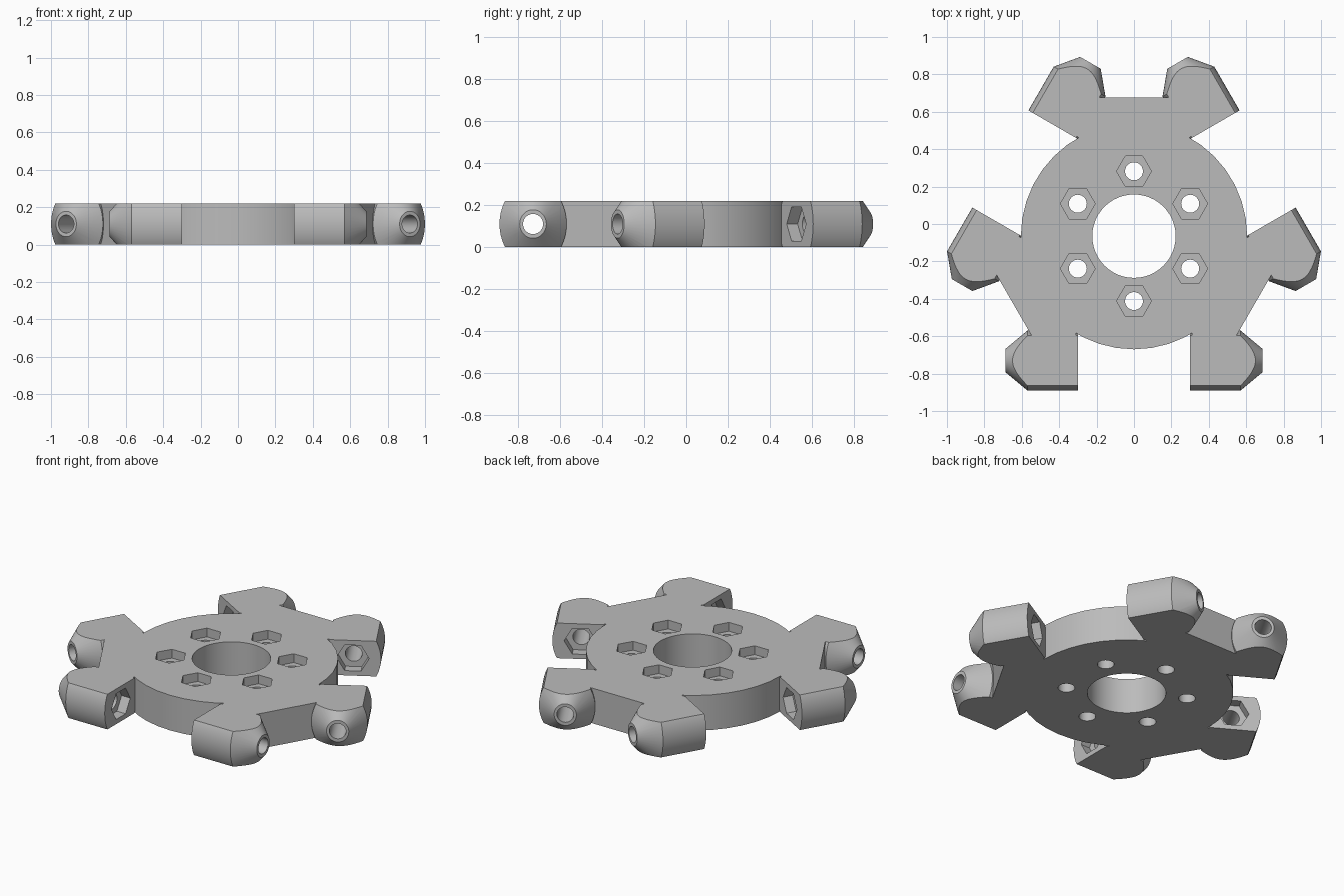
import bpy, bmesh, math
from mathutils import Matrix, Vector

cube = bpy.data.objects.get("Cube")
if cube:
    bpy.data.objects.remove(cube, do_unlink=True)

HEIGHT = 0.22
MID = HEIGHT / 2
CENTRE = Matrix.Translation((0, -0.065, 0))


def loft(name, rings, matrix):
    """Closed solid through a list of equal-length point rings."""
    bm = bmesh.new()
    loops = [[bm.verts.new(matrix @ Vector(p)) for p in ring] for ring in rings]
    n = len(loops[0])
    bm.faces.new(loops[0])
    bm.faces.new(loops[-1])
    for a, b in zip(loops, loops[1:]):
        for i in range(n):
            j = (i + 1) % n
            bm.faces.new((a[i], a[j], b[j], b[i]))
    bmesh.ops.recalc_face_normals(bm, faces=bm.faces)
    mesh = bpy.data.meshes.new(name)
    bm.to_mesh(mesh)
    bm.free()
    obj = bpy.data.objects.new(name, mesh)
    bpy.context.collection.objects.link(obj)
    return obj


def oval(n, a, b):
    return [(a * math.cos(2 * math.pi * i / n), b * math.sin(2 * math.pi * i / n))
            for i in range(n)]


def upright(name, outline, z0, z1, matrix=CENTRE):
    """Prism standing along z."""
    return loft(name, [[(x, y, z) for x, y in outline] for z in (z0, z1)], matrix)


def sideways(name, sections, matrix):
    """Solid along x from (x, outline) sections."""
    return loft(name, [[(x, y, z) for y, z in outline] for x, outline in sections], matrix)


def combine(target, tool, operation):
    mod = target.modifiers.new("combine", 'BOOLEAN')
    mod.operation, mod.solver, mod.object = operation, 'EXACT', tool
    bpy.ops.object.select_all(action='DESELECT')
    bpy.context.view_layer.objects.active = target
    target.select_set(True)
    bpy.ops.object.modifier_apply(modifier=mod.name)
    bpy.data.objects.remove(tool, do_unlink=True)


# Lug placements: three turns, each with a mirrored pair
lug_places = [CENTRE @ Matrix.Rotation(math.radians(120 * k), 4, 'Z')
              @ Matrix.Diagonal((side, 1, 1, 1)) @ Matrix.Translation((0, -0.665, MID))
              for k in range(3) for side in (1, -1)]

# Round hub
hub = upright("hub_bracket", oval(40, 0.605, 0.605), -0.05, 0.27)

# Arms joining each pair of lugs
half = [(0.25, 0), (0.25, 0.5), (0.3235, 0.544), (0.2, 0.74)]
arm = half + [(-x, y) for x, y in reversed(half)]
for k in range(3):
    turn = CENTRE @ Matrix.Rotation(math.radians(120 * k), 4, 'Z')
    combine(hub, upright("arm", arm, -0.06, 0.28, turn), 'UNION')

# Lugs with tapered noses
body, nose = oval(48, 0.16, 0.2), oval(48, 0.0635, 0.068)
for place in lug_places:
    combine(hub, sideways("lug", [(0.3, body), (0.57, body), (0.686, nose)], place), 'UNION')

# Trim flat, top and bottom
slab = [(-1.5, -1.5), (1.5, -1.5), (1.5, 1.5), (-1.5, 1.5)]
combine(hub, upright("trim_slab", slab, 0, HEIGHT), 'INTERSECT')

# Centre bore
combine(hub, upright("bore", oval(48, 0.223, 0.223), -0.1, 0.4), 'DIFFERENCE')

# Bolt holes and nut pockets in the top of the hub
hexagon, hole = oval(6, 0.093, 0.093), oval(24, 0.048, 0.048)
for k in range(6):
    turn = CENTRE @ Matrix.Rotation(math.radians(60 * k), 4, 'Z') \
        @ Matrix.Translation((0, 0.347, 0)) 
    combine(hub, upright("bolt_hole", hole, -0.1, 0.4, turn), 'DIFFERENCE')
    combine(hub, upright("nut_pocket", hexagon, HEIGHT - 0.055, 0.4, turn), 'DIFFERENCE')

# Bolt holes and nut pockets along the lugs
for place in lug_places:
    combine(hub, sideways("lug_hole", [(0.22, hole), (0.75, hole)], place), 'DIFFERENCE')
    combine(hub, sideways("lug_pocket", [(0.25, hexagon), (0.36, hexagon)], place), 'DIFFERENCE')

# Plain grey finish
grey = bpy.data.materials.new("plain_grey")
grey.use_nodes = True
colour = (0.5, 0.5, 0.5, 1)
grey.diffuse_color = colour
grey.node_tree.nodes["Principled BSDF"].inputs["Base Color"].default_value = colour
hub.data.materials.clear()
hub.data.materials.append(grey)
for face in hub.data.polygons:
    face.material_index = 0

bpy.ops.object.select_all(action='DESELECT')
hub.select_set(True)
bpy.context.view_layer.objects.active = hub
bpy.ops.object.shade_smooth_by_angle(angle=math.radians(25))
